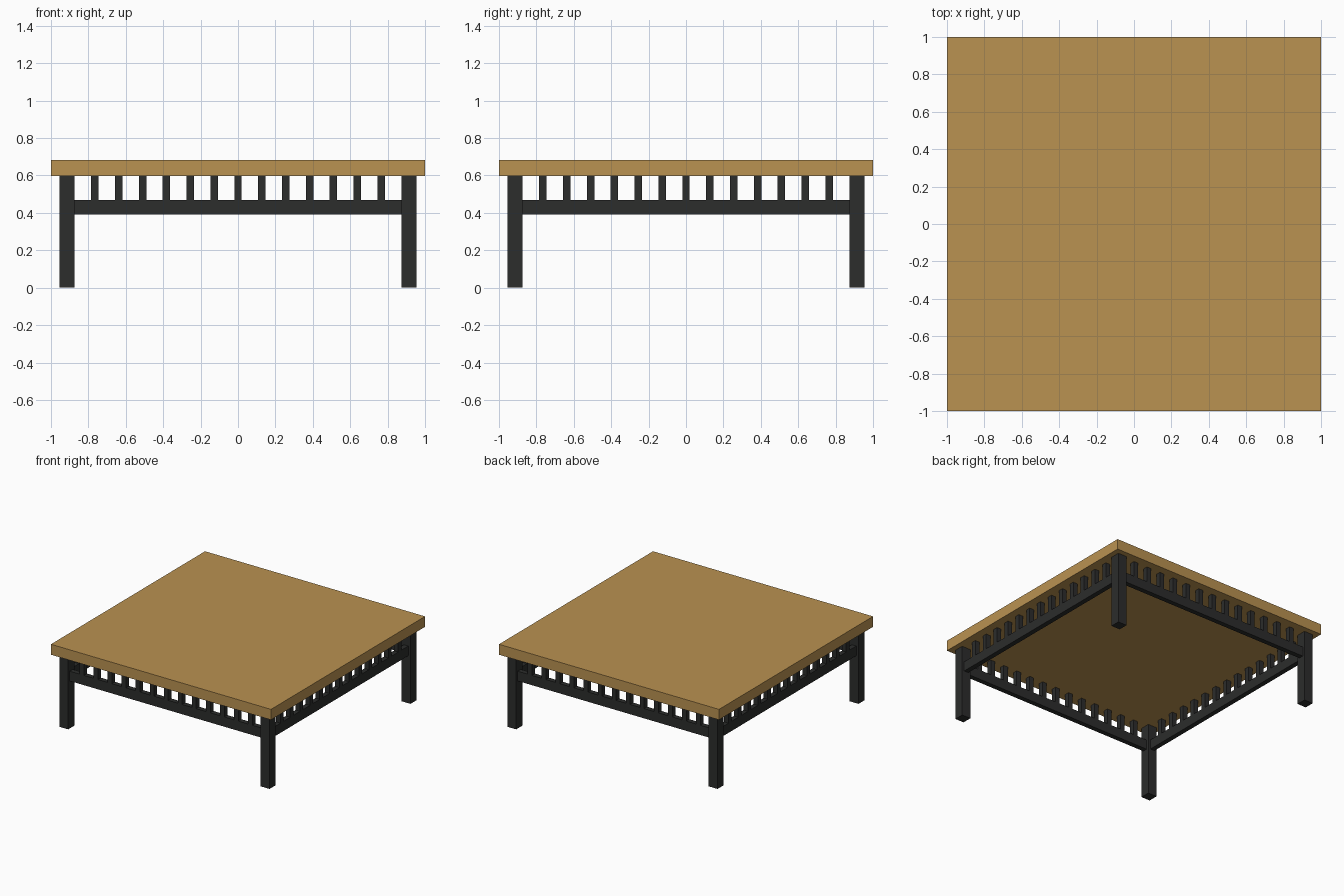
import bpy

cube = bpy.data.objects.get("Cube")
if cube:
    bpy.data.objects.remove(cube, do_unlink=True)


def material(name, color):
    m = bpy.data.materials.new(name)
    m.use_nodes = True
    m.diffuse_color = color
    m.node_tree.nodes["Principled BSDF"].inputs["Base Color"].default_value = color
    return m


wood = material("warm wood", (0.49, 0.287, 0.083, 1))
black = material("black paint", (0.025, 0.026, 0.025, 1))


def box(name, center, size, mat):
    bpy.ops.mesh.primitive_cube_add(size=1, location=center)
    ob = bpy.context.object
    ob.name = name
    ob.scale = size
    bpy.ops.object.transform_apply(location=False, rotation=False, scale=True)
    ob.data.materials.append(mat)
    return ob


TOP, UNDER = 0.683, 0.597
LEG = 0.915           # distance of leg and rail centres from the middle
LEG_W, BAR_W = 0.08, 0.04
RAIL_LOW, RAIL_HIGH = 0.39, 0.47
SLATS, PITCH = 13, 0.1275

# Table top
box("table_top", (0, 0, (TOP + UNDER) / 2), (2, 2, TOP - UNDER), wood)

# Four square legs
for y, depth in ((-1, "front"), (1, "back")):
    for x, side in ((-1, "right"), (1, "left")):
        box(f"{depth}_{side}_leg", (x * LEG, y * LEG, UNDER / 2),
            (LEG_W, LEG_W, UNDER), black)

# Rail and row of slats on each side
rail_len = 2 * LEG - LEG_W
rail_z, rail_h = (RAIL_LOW + RAIL_HIGH) / 2, RAIL_HIGH - RAIL_LOW
slat_z, slat_h = (RAIL_HIGH + UNDER) / 2, UNDER - RAIL_HIGH
for name, along_x, sign in (("front", True, -1), ("back", True, 1),
                            ("right", False, -1), ("left", False, 1)):
    def place(t):
        return (t, sign * LEG) if along_x else (sign * LEG, t)

    size = (rail_len, BAR_W) if along_x else (BAR_W, rail_len)
    box(f"{name}_rail", (*place(0), rail_z), (*size, rail_h), black)
    for i in range(SLATS):
        t = (i - (SLATS - 1) / 2) * PITCH
        box(f"{name}_slat_{i + 1}", (*place(t), slat_z),
            (BAR_W, BAR_W, slat_h), black)
